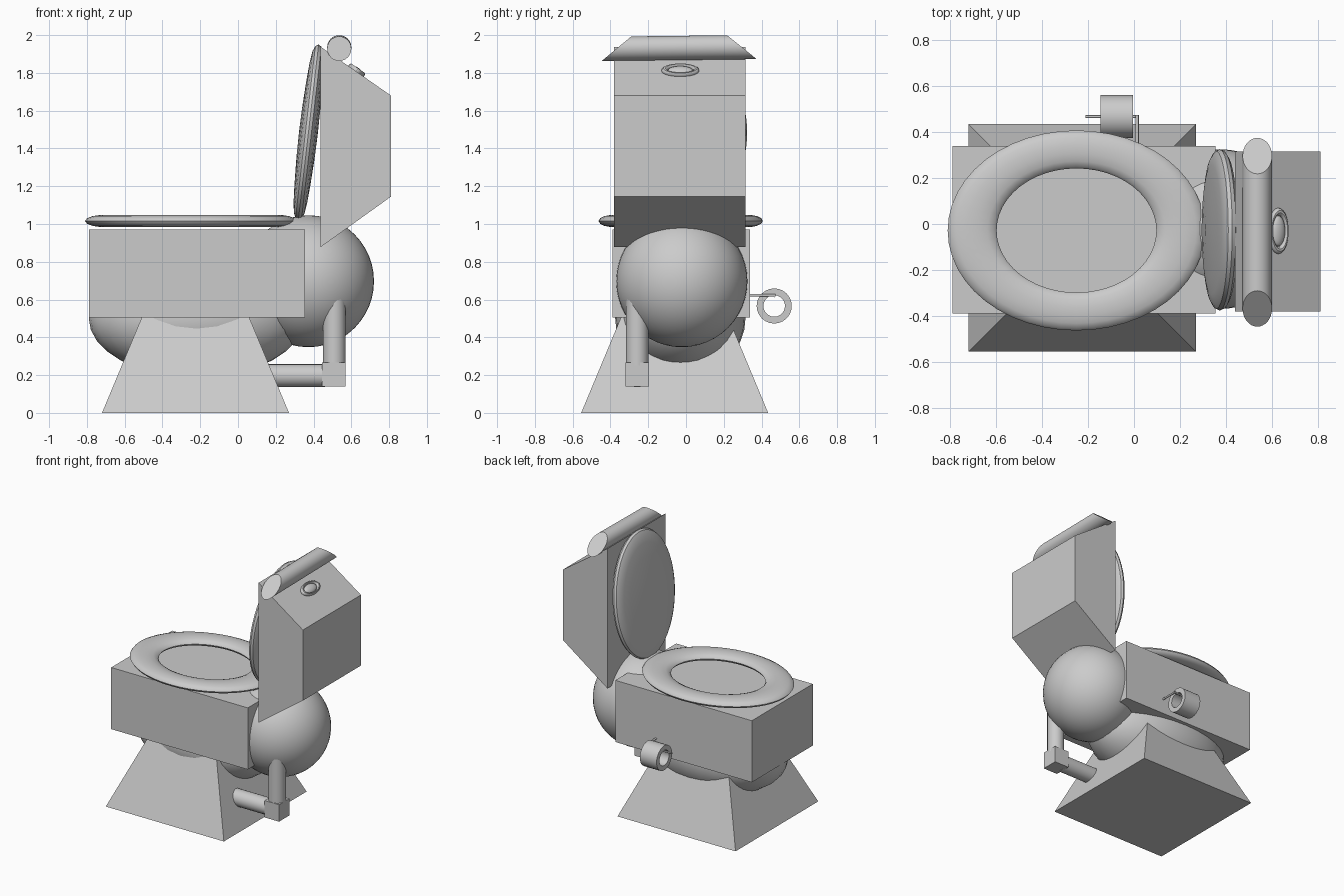
import bpy, bmesh, math
from mathutils import Matrix, Vector

if "Cube" in bpy.data.objects:
    bpy.data.objects.remove(bpy.data.objects["Cube"])

GREY = bpy.data.materials.new("grey")
GREY.diffuse_color = (0.6, 0.6, 0.6, 1)
GREY.use_nodes = True
GREY.node_tree.nodes["Principled BSDF"].inputs["Base Color"].default_value = GREY.diffuse_color


def finish(name, bm, smooth=True):
    bmesh.ops.recalc_face_normals(bm, faces=bm.faces)
    me = bpy.data.meshes.new(name)
    bm.to_mesh(me)
    bm.free()
    me.materials.append(GREY)
    ob = bpy.data.objects.new(name, me)
    bpy.context.collection.objects.link(ob)
    if smooth:
        bpy.context.view_layer.objects.active = ob
        ob.select_set(True)
        bpy.ops.object.shade_smooth_by_angle(angle=math.radians(35))
        ob.select_set(False)
    return ob


def box(name, lo, hi):
    bm = bmesh.new()
    bmesh.ops.create_cube(bm, size=1)
    for v in bm.verts:
        v.co = [l + (c + 0.5) * (h - l) for c, l, h in zip(v.co, lo, hi)]
    return finish(name, bm, False)


def ellipsoid(name, centre, radii, seg=32, rings=16, rot=Matrix()):
    bm = bmesh.new()
    m = Matrix.Translation(centre) @ rot @ Matrix.Diagonal((*radii, 1))
    bmesh.ops.create_uvsphere(bm, u_segments=seg, v_segments=rings, radius=1, matrix=m)
    return finish(name, bm)


def tube(name, a, b, r, seg=24):
    a, b = Vector(a), Vector(b)
    bm = bmesh.new()
    m = Matrix.Translation((a + b) / 2) @ (b - a).to_track_quat('Z', 'Y').to_matrix().to_4x4()
    bmesh.ops.create_cone(bm, cap_ends=True, segments=seg, radius1=r, radius2=r,
                          depth=(b - a).length, matrix=m)
    return finish(name, bm)


def lathe(name, profile, matrix, seg=48, closed=True):
    """Spin (radius, height) points round local z, then place with matrix."""
    bm = bmesh.new()
    rings = []
    for i in range(seg):
        t = 2 * math.pi * i / seg
        rings.append([bm.verts.new(matrix @ Vector((r * math.cos(t), r * math.sin(t), h)))
                      for r, h in profile])
    n = len(profile)
    for i in range(seg):
        p, q = rings[i], rings[(i + 1) % seg]
        for j in range(n if closed else n - 1):
            k = (j + 1) % n
            bm.faces.new((p[j], q[j], q[k], p[k]))
    bmesh.ops.remove_doubles(bm, verts=bm.verts, dist=1e-5)
    return finish(name, bm)


def ring_profile(major, minor, height, n=14):
    return [(major + minor * math.cos(2 * math.pi * i / n),
             height * math.sin(2 * math.pi * i / n)) for i in range(n)]


# Tapered square pedestal
bm = bmesh.new()
bmesh.ops.create_cube(bm, size=2)
for v in bm.verts:
    h = 0.495 if v.co.z < 0 else 0.272
    v.co = (-0.225 + v.co.x * h, -0.06 + v.co.y * h, 0 if v.co.z < 0 else 0.535)
finish("pedestal", bm, False)

# Bowl underside, bowl box and rear sphere
ellipsoid("bowl_underside", (-0.22, -0.03, 0.5), (0.57, 0.345, 0.313))
box("bowl_box", (-0.79, -0.39, 0.505), (0.355, 0.34, 0.972))
ellipsoid("rear_sphere", (0.373, -0.022, 0.697), (0.347, 0.347, 0.349), 48, 24)

# Oval seat
lathe("seat", ring_profile(0.81, 0.19, 0.033),
      Matrix.Translation((-0.25, -0.028, 1.016)) @ Matrix.Diagonal((0.56, 0.435, 1, 1)))

# Raised lid: a domed oval disc with a rounded rim, leaning back
lean = Matrix.Rotation(math.radians(90 + 6.6), 4, 'Y')
half = [(0, 0.05), (0.3, 0.048), (0.6, 0.042), (0.8, 0.036), (0.92, 0.028), (0.98, 0.016)]
lid = half + [(1, 0)] + [(r, -h) for r, h in reversed(half)]
lathe("lid", lid, Matrix.Translation((0.373, -0.026, 1.485)) @ lean
      @ Matrix.Diagonal((0.468, 0.35, 1, 1)), closed=False)

# Tank: side outline extruded across the width
bm = bmesh.new()
outline = [(0.438, 0.878), (0.81, 1.145), (0.81, 1.68), (0.438, 1.938)]
face = bm.faces.new([bm.verts.new((x, -0.38, z)) for x, z in outline])
ext = bmesh.ops.extrude_face_region(bm, geom=[face])
bmesh.ops.translate(bm, vec=(0, 0.695, 0),
                    verts=[g for g in ext["geom"] if isinstance(g, bmesh.types.BMVert)])
finish("tank", bm, False)

# Top roller with slanted ends
bm = bmesh.new()
bmesh.ops.create_cone(bm, cap_ends=True, segments=32, radius1=0.064, radius2=0.064, depth=2,
                      matrix=Matrix.Rotation(math.pi / 2, 4, 'X'))
for v in bm.verts:
    s = 1 if v.co.y > 0 else -1
    y = s * (0.332 - 1.22 * v.co.z)
    v.co = (0.536 + v.co.x, y - 0.036, 1.932 + v.co.z + 0.012 * y)
finish("top_roller", bm)

# Flush button on the sloping tank top
slope = Matrix.Translation((0.627, -0.03, 1.812)) @ Matrix.Rotation(math.atan2(0.258, 0.372), 4, 'Y')
lathe("button_ring", ring_profile(0.084, 0.016, 0.016, 10),
      slope @ Matrix.Diagonal((0.5, 1, 1, 1)), 32)
ellipsoid("button", slope.translation, (0.034, 0.066, 0.018), 24, 12,
          slope.to_3x3().to_4x4())

# Waste pipe
tube("pipe_upright", (0.51, -0.258, 0.25), (0.51, -0.258, 0.64), 0.06)
tube("pipe_level", (0.14, -0.258, 0.197), (0.46, -0.258, 0.197), 0.061)
box("pipe_elbow", (0.446, -0.32, 0.14), (0.568, -0.195, 0.268))

# Paper roll on an angled rod
lathe("paper_roll", [(0.057, -0.07), (0.093, -0.07), (0.093, 0.07), (0.057, 0.07)],
      Matrix.Translation((-0.075, 0.467, 0.566)) @ Matrix.Rotation(math.pi / 2, 4, 'Y'), 24)
tube("holder_rod", (-0.21, 0.467, 0.618), (0.02, 0.467, 0.618), 0.006, 12)
tube("holder_arm", (0.014, 0.32, 0.622), (0.014, 0.473, 0.622), 0.007, 12)
